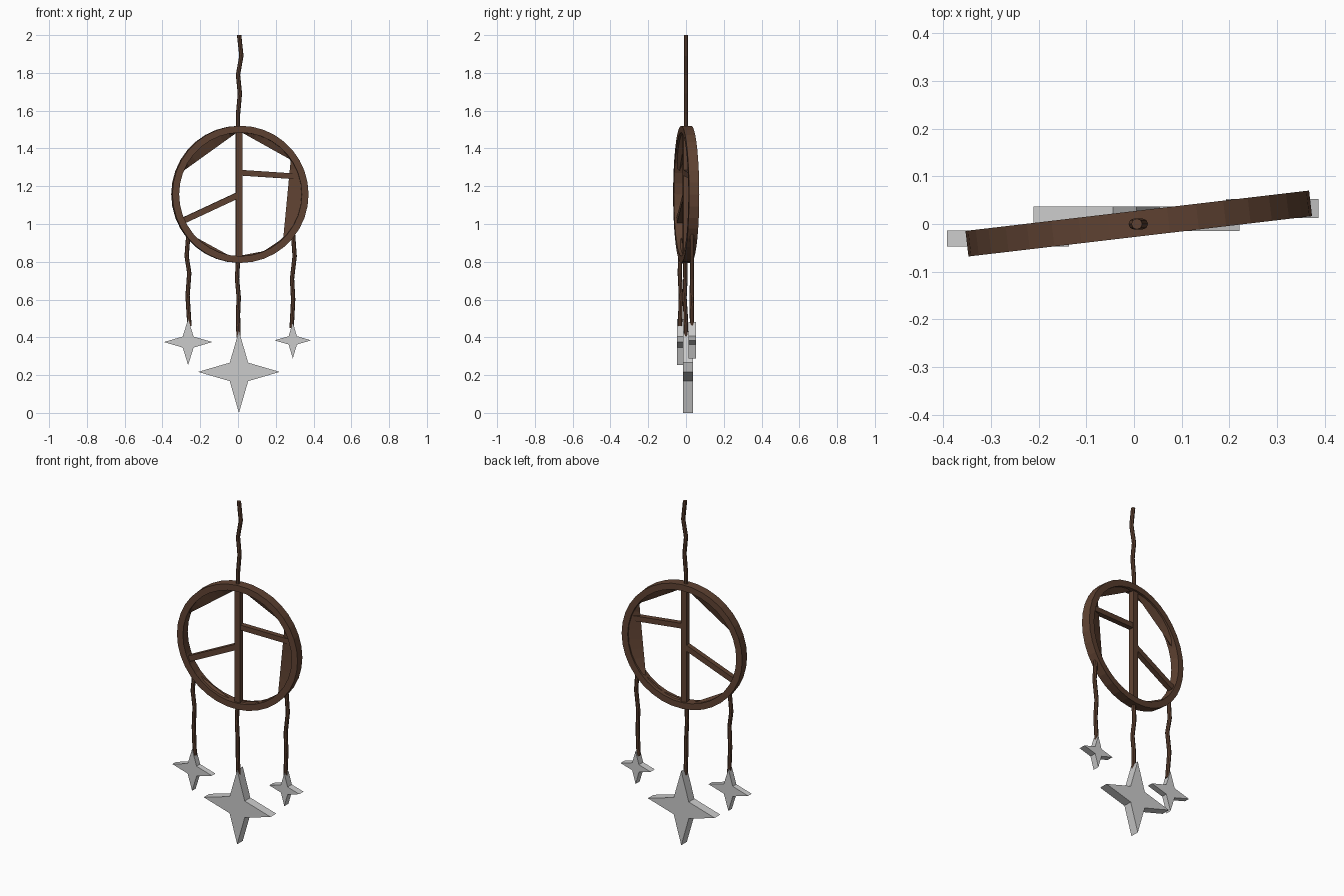
import bpy, bmesh, math
from mathutils import Vector, Matrix

if "Cube" in bpy.data.objects:
    bpy.data.objects.remove(bpy.data.objects["Cube"])

TILT = math.radians(6.7)
RING_M = Matrix.Translation((0.01, 0.001, 1.157)) @ Matrix.Rotation(TILT, 4, 'Z')

brown = bpy.data.materials.new("brown_wood")
brown.diffuse_color = (0.115, 0.055, 0.032, 1)
brown.use_nodes = True
brown.node_tree.nodes["Principled BSDF"].inputs["Base Color"].default_value = brown.diffuse_color


def make(name, verts, faces, mat=None, matrix=None):
    me = bpy.data.meshes.new(name)
    me.from_pydata(verts, [], faces)
    bm = bmesh.new()
    bm.from_mesh(me)
    if matrix:
        bm.transform(matrix)
    bmesh.ops.recalc_face_normals(bm, faces=bm.faces)
    bm.to_mesh(me)
    bm.free()
    ob = bpy.data.objects.new(name, me)
    bpy.context.collection.objects.link(ob)
    if mat:
        me.materials.append(mat)
    return ob


def prism(name, outline, y0, y1, mat=None, matrix=None):
    n = len(outline)
    verts = [(x, y, z) for y in (y0, y1) for x, z in outline]
    faces = [list(range(n)), list(range(n, 2 * n))]
    faces += [(i, (i + 1) % n, n + (i + 1) % n, n + i) for i in range(n)]
    return make(name, verts, faces, mat, matrix)


def bar(name, a, b, w, d):
    # straight stick in the hoop plane, given in (x, z) relative to the hoop centre
    a, b = Vector(a), Vector(b)
    t = (b - a).normalized()
    s = Vector((-t.y, t.x)) * w / 2
    prism(name, [a + s, b + s, b - s, a - s], -d / 2, d / 2, brown, RING_M)


def cord(name, pts, r=0.0115, sides=8):
    pts = [Vector(p) for p in pts]
    verts, faces = [], []
    for p in pts:
        for k in range(sides):
            a = 2 * math.pi * k / sides
            verts.append(p + Vector((r * math.cos(a), r * math.sin(a), 0)))
    for i in range(len(pts) - 1):
        for k in range(sides):
            j, m = i * sides, (k + 1) % sides
            faces.append((j + k, j + m, j + sides + m, j + sides + k))
    faces += [list(range(sides)), list(range(len(verts) - sides, len(verts)))]
    make(name, verts, faces, brown)


def star(name, cx, cz, rx, rz, inner, y0, y1):
    out = []
    for k in range(4):
        a = k * math.pi / 2
        out.append((cx + rx * math.cos(a), cz + rz * math.sin(a)))
        b = a + math.pi / 4
        out.append((cx + inner * math.cos(b), cz + inner * math.sin(b)))
    prism(name, out, y0, y1)


# hoop
N, RO, RI, H = 36, 0.363, 0.327, 0.027
verts, faces = [], []
for i in range(N):
    a = 2 * math.pi * i / N
    for r, y in ((RO, -H), (RO, H), (RI, H), (RI, -H)):
        verts.append((r * math.cos(a), y, r * math.sin(a)))
for i in range(N):
    j, k = 4 * i, 4 * ((i + 1) % N)
    faces += [(j + c, j + (c + 1) % 4, k + (c + 1) % 4, k + c) for c in range(4)]
make("hoop", verts, faces, brown, RING_M)


# slanted chord webs lining the hoop
def web(name, a0, a1, steps=8):
    angs = [math.radians(a0 + (a1 - a0) * i / steps) for i in range(steps + 1)]
    pa, pb = [Vector((RI * math.cos(a), 0, RI * math.sin(a))) for a in (angs[0], angs[-1])]
    vs, fs = [], []
    for i, a in enumerate(angs):
        p = Vector((RO - 0.02) * Vector((math.cos(a), 0, math.sin(a))))
        vs += [p + Vector((0, -0.022, 0)), p + Vector((0, 0.022, 0)), pa.lerp(pb, i / steps)]
    for i in range(steps):
        j, k = 3 * i, 3 * i + 3
        fs += [(j + c, j + (c + 1) % 3, k + (c + 1) % 3, k + c) for c in range(3)]
    fs += [(0, 1, 2), (3 * steps, 3 * steps + 1, 3 * steps + 2)]
    make(name, vs, fs, brown, RING_M)


for nm, a0, a1 in (("upper_left", 93, 158), ("upper_right", 34, 88), ("right", -45, 34),
                   ("lower_left", 224, 259), ("lower_middle", 268, 293), ("lower_right", 293, 315)):
    web("hoop_web_" + nm, a0, a1)

# sticks inside the hoop
bar("upright_stick", (-0.005, -0.335), (-0.005, 0.335), 0.034, 0.034)
bar("left_spoke", (-0.005, -0.002), (-0.31, -0.143), 0.032, 0.03)
bar("right_spoke", (-0.005, 0.115), (0.33, 0.093), 0.03, 0.03)

# wavy cords
cord("hanging_cord", [(0, 0, 1.5), (0, 0, 1.58), (0.01, 0, 1.69), (0, 0, 1.79),
                      (0.018, 0, 1.89), (0.006, 0, 2.0)])
cord("middle_cord", [(0, -0.004, 0.81), (-0.005, -0.003, 0.71), (0.004, -0.008, 0.61),
                     (0, -0.002, 0.52), (0.003, 0, 0.40)])
cord("left_cord", [(-0.264, -0.028, 0.93), (-0.272, -0.03, 0.83), (-0.258, -0.033, 0.74),
                   (-0.267, -0.027, 0.62), (-0.257, -0.032, 0.46)])
cord("right_cord", [(0.291, 0.032, 0.95), (0.30, 0.032, 0.83), (0.286, 0.032, 0.71),
                    (0.292, 0.03, 0.6), (0.284, 0.032, 0.45)])

# four-pointed stars
star("middle_star", 0.005, 0.217, 0.216, 0.217, 0.069, -0.015, 0.037)
star("left_star", -0.264, 0.375, 0.128, 0.122, 0.041, -0.047, -0.014)
star("right_star", 0.29, 0.384, 0.097, 0.096, 0.031, 0.013, 0.052)
